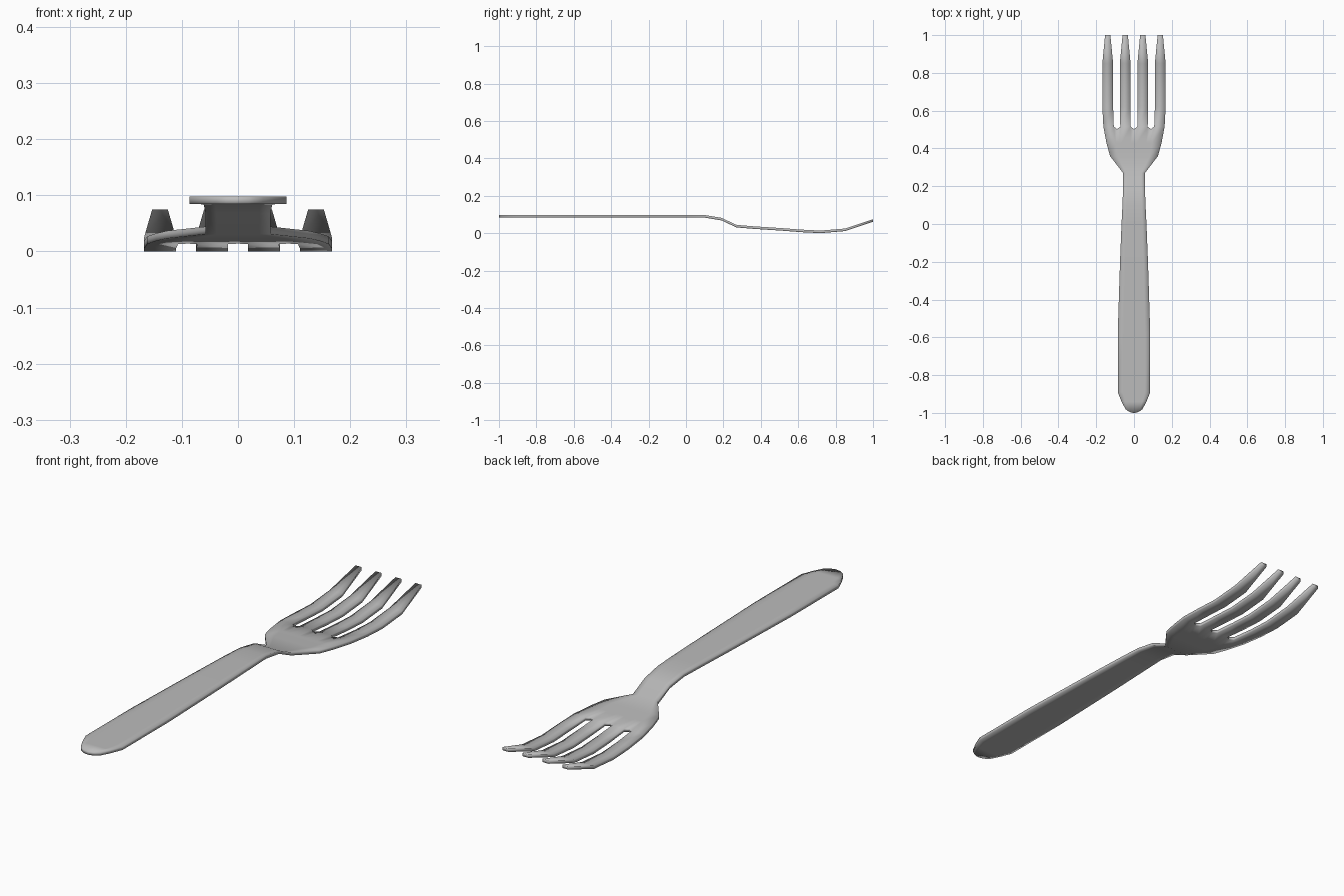
import bpy
import bmesh

if "Cube" in bpy.data.objects:
    bpy.data.objects.remove(bpy.data.objects["Cube"])

HALF_THICK = 0.0068
RIM = 0.010
TINE_W = 0.0285

# Outline of handle, neck and palm: (y, half width)
body_rows = [(-0.98, 0.045), (-0.94, 0.066), (-0.89, 0.086), (-0.58, 0.086),
             (-0.2, 0.074), (0.0, 0.066), (0.1, 0.061), (0.19, 0.058),
             (0.27, 0.058), (0.36, 0.127), (0.43, 0.146), (0.515, 0.162)]
# Tines: (y, centre shift of outer edge, half width)
tine_rows = [(0.62, TINE_W), (0.72, TINE_W), (0.85, TINE_W), (1.0, 0.014)]
tine_centres = [-0.139, -0.0465, 0.0465, 0.139]
# Side curve: (y, z)
side_curve = [(-1, 0.091), (0.0, 0.091), (0.1, 0.090), (0.19, 0.075), (0.265, 0.038),
              (0.36, 0.030), (0.515, 0.020), (0.62, 0.012), (0.72, 0.007),
              (0.85, 0.018), (1.0, 0.068)]


def bend(y):
    for (y0, z0), (y1, z1) in zip(side_curve, side_curve[1:]):
        if y <= y1:
            return z0 + (z1 - z0) * (y - y0) / (y1 - y0)
    return side_curve[-1][1]


# Columns across the palm: tine edges with slot centres between them
columns = []
for i, c in enumerate(tine_centres):
    if i:
        columns.append((tine_centres[i - 1] + c) / 2)
    columns += [c - TINE_W, c + TINE_W]
edge = columns[-1]

bm = bmesh.new()

# Flat plan of handle and palm
grid = []
for r, (y, w) in enumerate(body_rows):
    row = []
    for i, x in enumerate(columns):
        f = x / edge
        yy = y
        if r == 0:
            yy -= 0.02 * (1 - f * f)       # rounded handle end
        if r == len(body_rows) - 1 and i % 3 == 2:
            yy -= 0.012                    # rounded slot root
        row.append(bm.verts.new((f * w, yy, 0)))
    grid.append(row)
for a, b in zip(grid, grid[1:]):
    for i in range(len(columns) - 1):
        bm.faces.new((a[i], a[i + 1], b[i + 1], b[i]))

# Flat plan of the tines
for t, c in enumerate(tine_centres):
    left, right = grid[-1][3 * t], grid[-1][3 * t + 1]
    for y, w in tine_rows:
        nl, nr = bm.verts.new((c - w, y, 0)), bm.verts.new((c + w, y, 0))
        bm.faces.new((left, right, nr, nl))
        left, right = nl, nr

# Bevelled rim, then mirrored underside
bmesh.ops.inset_region(bm, faces=bm.faces[:], thickness=RIM,
                       use_boundary=True, use_even_offset=True)
for v in bm.verts:
    if not v.is_boundary:
        v.co.z = HALF_THICK
dup = bmesh.ops.duplicate(bm, geom=bm.verts[:] + bm.edges[:] + bm.faces[:])["geom"]
for g in dup:
    if isinstance(g, bmesh.types.BMVert):
        g.co.z *= -1
bmesh.ops.remove_doubles(bm, verts=bm.verts[:], dist=0.0005)
bmesh.ops.recalc_face_normals(bm, faces=bm.faces[:])

# Bend along the side curve
for v in bm.verts:
    v.co.z += bend(v.co.y)

mesh = bpy.data.meshes.new("fork")
bm.to_mesh(mesh)
bm.free()
fork = bpy.data.objects.new("fork", mesh)
bpy.context.collection.objects.link(fork)
for p in mesh.polygons:
    p.use_smooth = True

steel = bpy.data.materials.new("steel grey")
steel.use_nodes = True
colour = (0.5, 0.5, 0.5, 1)
steel.diffuse_color = colour
steel.node_tree.nodes["Principled BSDF"].inputs["Base Color"].default_value = colour
mesh.materials.append(steel)
